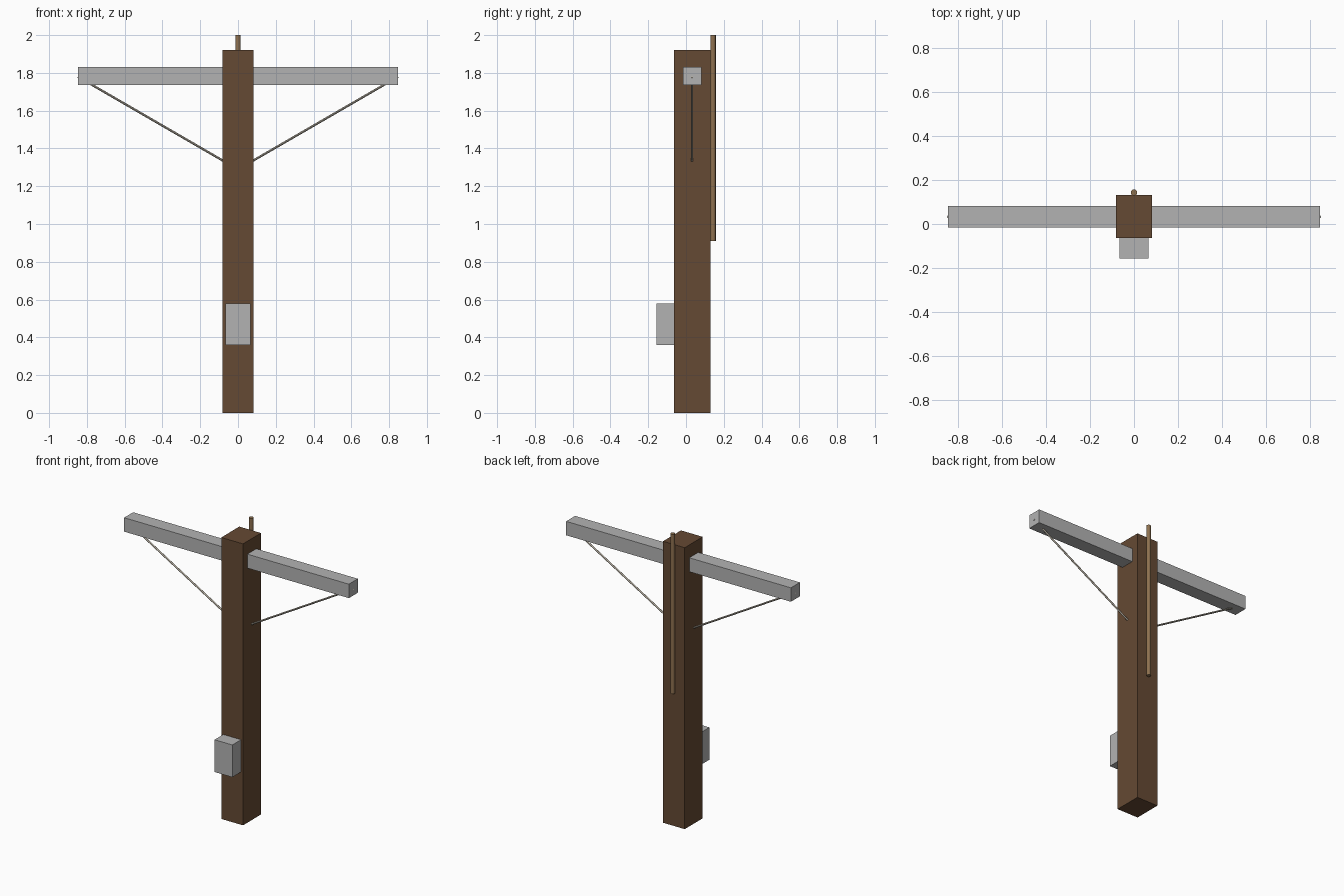
import bpy
from mathutils import Vector

cube = bpy.data.objects.get("Cube")
if cube:
    bpy.data.objects.remove(cube, do_unlink=True)


def material(name, rgb):
    m = bpy.data.materials.new(name)
    m.use_nodes = True
    m.diffuse_color = (*rgb, 1)
    m.node_tree.nodes["Principled BSDF"].inputs["Base Color"].default_value = (*rgb, 1)
    return m


dark_wood = material("dark_wood", (0.13, 0.067, 0.033))
light_wood = material("light_wood", (0.27, 0.165, 0.08))
grey_metal = material("grey_metal", (0.45, 0.45, 0.45))
pale_wire = material("pale_wire", (0.45, 0.41, 0.34))


def box(name, low, high, mat):
    low, high = Vector(low), Vector(high)
    bpy.ops.mesh.primitive_cube_add(size=1, location=(low + high) / 2)
    ob = bpy.context.object
    ob.name = name
    ob.scale = high - low
    bpy.ops.object.transform_apply(location=False, rotation=False, scale=True)
    ob.data.materials.append(mat)


def rod(name, start, end, radius, sides, mat):
    start, end = Vector(start), Vector(end)
    axis = end - start
    bpy.ops.mesh.primitive_cylinder_add(
        vertices=sides, radius=radius, depth=axis.length, location=(start + end) / 2,
        rotation=axis.to_track_quat("Z", "Y").to_euler())
    ob = bpy.context.object
    ob.name = name
    bpy.ops.object.shade_smooth_by_angle()
    ob.data.materials.append(mat)


# Square post with the arm passing through it
box("post", (-0.082, -0.063, 0), (0.082, 0.131, 1.92), dark_wood)
box("crossarm", (-0.848, -0.016, 1.737), (0.848, 0.081, 1.832), grey_metal)

# Utility box on the front
box("meter_box", (-0.067, -0.157, 0.36), (0.067, -0.06, 0.58), grey_metal)

# Conduit up the back
rod("conduit", (0, 0.143, 0.91), (0, 0.143, 2), 0.0145, 16, light_wood)

# Diagonal braces, running from inside the post to the arm ends
for side, label in ((1, "left"), (-1, "right")):
    rod(label + "_brace", (side * 0.06, 0.032, 1.324), (side * 0.848, 0.032, 1.78),
        0.006, 12, pale_wire)
